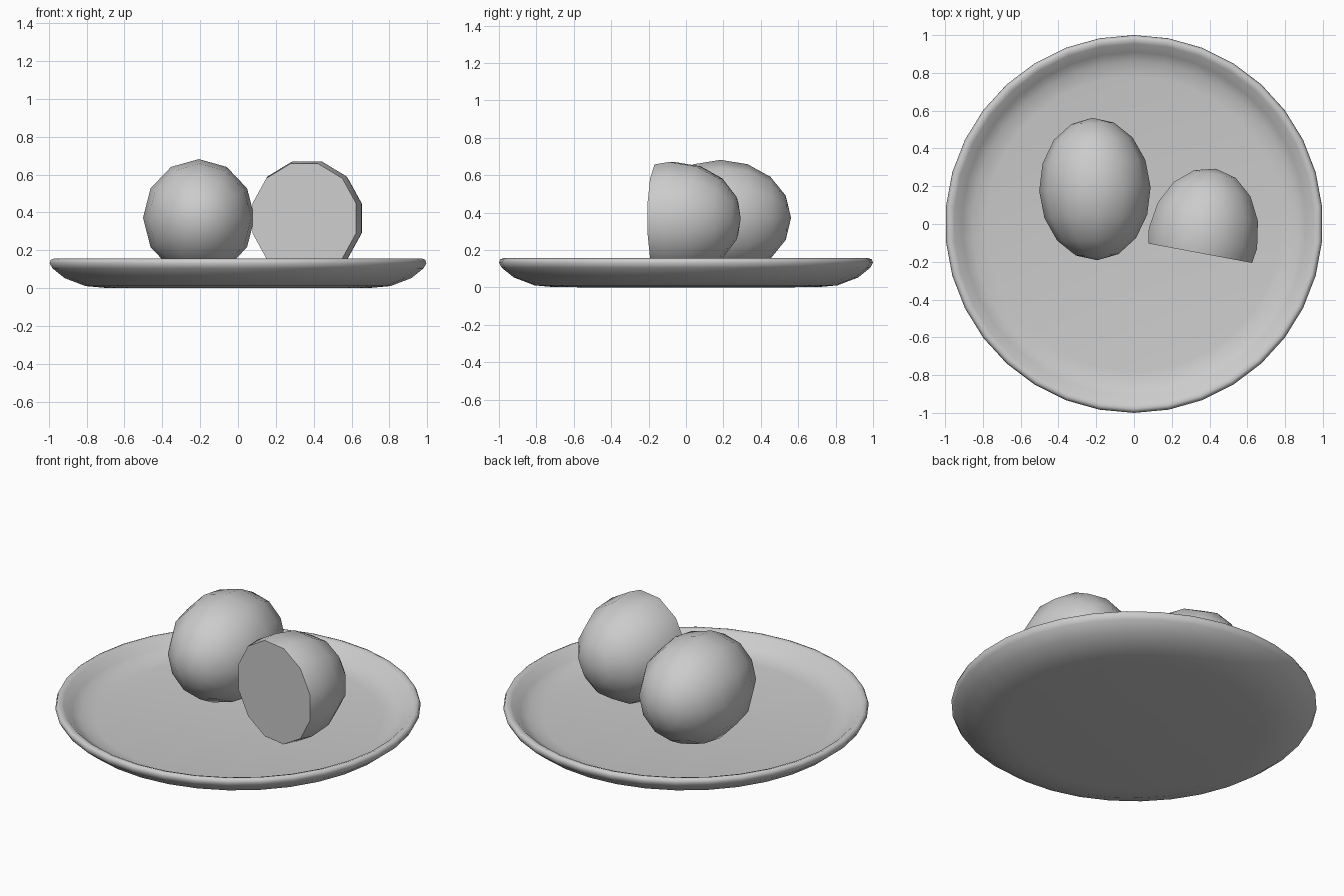
import bpy, bmesh, math
from mathutils import Matrix, Vector

if "Cube" in bpy.data.objects:
    bpy.data.objects.remove(bpy.data.objects["Cube"])


def finish(bm, name):
    bmesh.ops.recalc_face_normals(bm, faces=bm.faces)
    mesh = bpy.data.meshes.new(name)
    bm.to_mesh(mesh)
    bm.free()
    ob = bpy.data.objects.new(name, mesh)
    bpy.context.collection.objects.link(ob)
    bpy.ops.object.select_all(action='DESELECT')
    ob.select_set(True)
    bpy.context.view_layer.objects.active = ob
    bpy.ops.object.shade_smooth_by_angle(angle=math.radians(60))
    return ob


def lathe(name, profile, sides):
    """Spin a radius/height profile around z; vertices lie on the y axis."""
    bm = bmesh.new()
    verts = [bm.verts.new((0, r, z)) for r, z in profile]
    edges = [bm.edges.new(p) for p in zip(verts, verts[1:])]
    bmesh.ops.spin(bm, geom=verts + edges, cent=(0, 0, 0), axis=(0, 0, 1),
                   angle=math.tau, steps=sides)
    bmesh.ops.remove_doubles(bm, verts=bm.verts, dist=0.0005)
    return finish(bm, name)


def fruit(name, size, centre, turn, roll, cut=None):
    """Low-poly ellipsoid lying along y, optionally sliced flat at local y = cut."""
    bm = bmesh.new()
    bmesh.ops.create_uvsphere(bm, u_segments=12, v_segments=8, radius=1)
    bm.transform(Matrix.Rotation(math.radians(-90), 4, 'X')
                 @ Matrix.Rotation(math.radians(roll), 4, 'Z'))
    bm.transform(Matrix.Diagonal((*size, 1)))
    if cut is not None:
        res = bmesh.ops.bisect_plane(
            bm, geom=bm.verts[:] + bm.edges[:] + bm.faces[:],
            plane_co=(0, cut, 0), plane_no=(0, -1, 0), clear_outer=True)
        rim = [e for e in res['geom_cut'] if isinstance(e, bmesh.types.BMEdge)]
        bmesh.ops.contextual_create(bm, geom=rim)
    bm.transform(Matrix.Translation(Vector(centre))
                 @ Matrix.Rotation(math.radians(turn), 4, 'Z'))
    return finish(bm, name)


# Shallow dish with a rounded lip
lathe("plate", [(0, 0), (0.70, 0.001), (0.81, 0.011), (0.92, 0.053),
                (0.985, 0.105), (1.0, 0.132), (0.993, 0.15), (0.978, 0.156),
                (0.955, 0.148), (0.91, 0.105), (0.86, 0.076), (0.78, 0.065),
                (0, 0.065)], 34)

# Whole fruit and sliced fruit
fruit("whole_fruit", (0.295, 0.377, 0.31), (-0.207, 0.185, 0.372), 2, 0)
fruit("cut_fruit", (0.302, 0.375, 0.312), (0.365, -0.076, 0.369), -10.6, 15, cut=-0.08)
